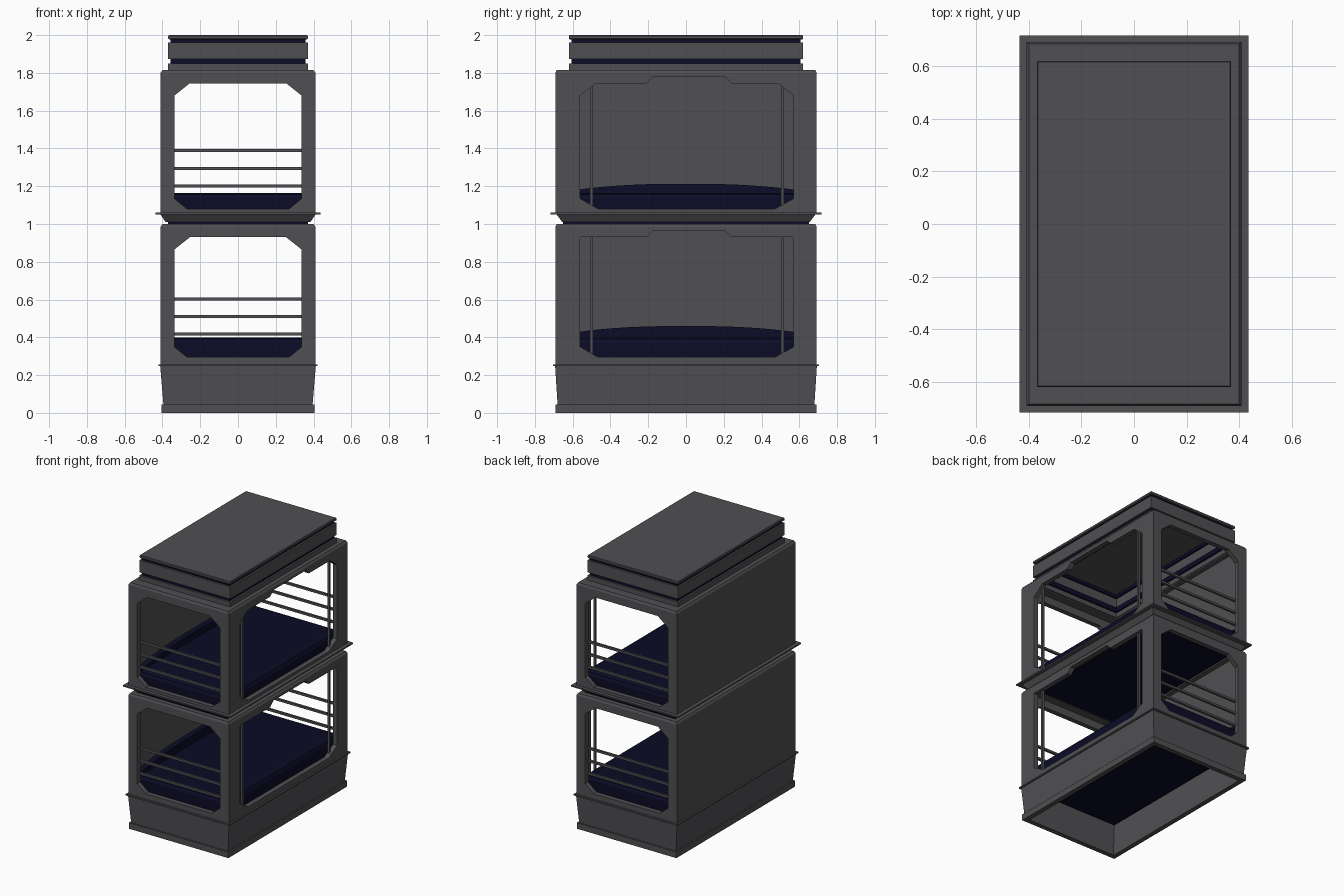
import bpy, bmesh, math
from mathutils import Vector

if "Cube" in bpy.data.objects:
    bpy.data.objects.remove(bpy.data.objects["Cube"])


def material(name, rgb):
    m = bpy.data.materials.new(name)
    m.diffuse_color = (*rgb, 1)
    m.use_nodes = True
    m.node_tree.nodes["Principled BSDF"].inputs["Base Color"].default_value = m.diffuse_color
    return m


GREY = material("charcoal_grey", (0.08, 0.078, 0.085))
NAVY = material("dark_navy", (0.0035, 0.0035, 0.02))


def finish(bm, name, mat):
    bmesh.ops.recalc_face_normals(bm, faces=bm.faces[:])
    me = bpy.data.meshes.new(name)
    bm.to_mesh(me)
    bm.free()
    me.materials.append(mat)
    ob = bpy.data.objects.new(name, me)
    bpy.context.collection.objects.link(ob)
    return ob


def loft(name, sections, mat, hollow=False):
    """Rectangular sections (half x, half y, z) joined; hollow closes into a ring."""
    bm = bmesh.new()
    loops = [[bm.verts.new((sx * hx, sy * hy, z)) for sx, sy in
              ((-1, -1), (1, -1), (1, 1), (-1, 1))] for hx, hy, z in sections]
    pairs = list(zip(loops, loops[1:]))
    if hollow:
        pairs.append((loops[-1], loops[0]))
    else:
        bm.faces.new(loops[0])
        bm.faces.new(loops[-1])
    for a, b in pairs:
        for i in range(4):
            j = (i + 1) % 4
            bm.faces.new((a[i], a[j], b[j], b[i]))
    return finish(bm, name, mat)


def tube(name, hx, hy, z0, z1, mat, wall=0.03):
    """Straight rectangular ring."""
    return loft(name, [(hx, hy, z0), (hx, hy, z1), (hx - wall, hy - wall, z1),
                       (hx - wall, hy - wall, z0)], mat, True)


def box(name, lo, hi, mat):
    bm = bmesh.new()
    bmesh.ops.create_cube(bm, size=1)
    for v in bm.verts:
        v.co = Vector([(hi[k] if v.co[k] > 0 else lo[k]) for k in range(3)])
    return finish(bm, name, mat)


def panel(name, outer, hole, place, thick):
    """Flat outline with a window hole, placed by a function and thickened."""
    bm = bmesh.new()
    edges = []
    for pts in (outer, hole):
        vs = [bm.verts.new(place(u, z)) for u, z in pts]
        edges += [bm.edges.new((vs[i], vs[(i + 1) % len(vs)])) for i in range(len(vs))]
    bmesh.ops.triangle_fill(bm, edges=edges, use_beauty=True)
    ext = bmesh.ops.extrude_face_region(bm, geom=bm.faces[:])
    moved = [g for g in ext["geom"] if isinstance(g, bmesh.types.BMVert)]
    bmesh.ops.translate(bm, verts=moved, vec=thick)
    return finish(bm, name, GREY)


def rect(h, z0, z1):
    return [(-h, z0), (h, z0), (h, z1), (-h, z1)]


def berth(tag, z0, z1, w0, w1, top_chamfer, bed0, bed1, crest):
    zt = z1 - 0.015
    # end walls with chamfered windows and guard bars
    hole = [(-0.27, w0), (0.27, w0), (0.337, w0 + 0.055), (0.337, w1 - 0.065),
            (0.255, w1), (-0.255, w1), (-0.337, w1 - 0.065), (-0.337, w0 + 0.055)]
    for side, s in (("front", -1), ("back", 1)):
        panel(f"{tag}_{side}_wall", rect(0.41, z0, zt), hole,
              lambda u, z: (u, s * 0.692, z), (0, -s * 0.035, 0))
        for i in range(3):
            z = w0 + 0.122 + i * 0.093
            box(f"{tag}_{side}_guard_bar_{i + 1}", (-0.36, s * 0.66 - 0.008, z - 0.008),
                (0.36, s * 0.66 + 0.008, z + 0.008), GREY)
    # open right side wall with a raised notch over the entrance
    c = 0.065 if top_chamfer else 0.002
    hole = [(-0.465, w0), (0.47, w0), (0.57, w0 + 0.055), (0.57, w1 - c),
            (0.57 - c * 1.3, w1), (0.24, w1), (0.205, w1 + 0.035), (-0.175, w1 + 0.035),
            (-0.21, w1), (-0.56 + c * 1.3, w1), (-0.56, w1 - c), (-0.56, w0 + 0.055)]
    panel(f"{tag}_right_wall", rect(0.69, z0, zt), hole,
          lambda u, z: (0.41, u, z), (-0.035, 0, 0))
    # solid left wall
    box(f"{tag}_left_wall", (-0.41, -0.69, z0), (-0.38, 0.69, zt), GREY)
    # curtain posts in the entrance
    for i, y in enumerate((-0.5, 0.51)):
        box(f"{tag}_post_{i + 1}", (0.377, y - 0.008, w0 - 0.02),
            (0.393, y + 0.008, w1 + 0.02), GREY)
    # roof frame, open in the middle
    loft(f"{tag}_roof_frame", [(0.41, 0.692, zt), (0.40, 0.685, z1), (0.345, 0.60, z1),
                               (0.345, 0.60, zt)], GREY, True)
    # mattress with softened edges
    loft(f"{tag}_mattress", [(0.33, 0.61, bed0), (0.37, 0.65, bed0 + 0.03),
                             (0.374, 0.655, bed1 - 0.03), (0.362, 0.645, bed1 - 0.008),
                             (0.33, 0.61, bed1)], NAVY)
    # curved cushion edge raised along the left wall
    bm = bmesh.new()
    ys = [-0.65 + 1.3 * i / 20 for i in range(21)]
    pts = [(y, bed1 + crest - 0.035 * (abs(y) / 0.6) ** 2.5) for y in ys]
    pts += [(0.65, bed0 + 0.04), (-0.65, bed0 + 0.04)]
    f = bm.faces.new([bm.verts.new((-0.379, y, z)) for y, z in pts])
    ext = bmesh.ops.extrude_face_region(bm, geom=[f])
    bmesh.ops.translate(bm, vec=(0.04, 0, 0),
                        verts=[g for g in ext["geom"] if isinstance(g, bmesh.types.BMVert)])
    finish(bm, f"{tag}_cushion_edge", NAVY)


# base: foot rim, tapered skirt, thin flange
tube("foot_rim", 0.405, 0.69, 0, 0.045, GREY, 0.035)
loft("base_skirt", [(0.395, 0.68, 0.045), (0.412, 0.693, 0.25), (0.385, 0.665, 0.25),
                    (0.37, 0.655, 0.045)], GREY, True)
tube("base_flange", 0.422, 0.705, 0.247, 0.257, GREY, 0.06)

berth("lower", 0.25, 1.0, 0.295, 0.93, False, 0.2, 0.4, 0.06)

# tray carrying the upper berth
tube("upper_tray_seal", 0.37, 0.65, 0.995, 1.015, NAVY, 0.05)
loft("upper_tray", [(0.383, 0.655, 1.01), (0.41, 0.685, 1.05), (0.37, 0.64, 1.05),
                    (0.345, 0.62, 1.01)], GREY, True)
tube("upper_tray_flange", 0.436, 0.717, 1.05, 1.06, GREY, 0.07)

berth("upper", 1.055, 1.815, 1.08, 1.745, True, 0.99, 1.165, 0.048)

# stacked top cap
tube("cap_lower_ring", 0.37, 0.62, 1.81, 1.85, GREY)
tube("cap_lower_seal", 0.357, 0.607, 1.845, 1.88, NAVY)
tube("cap_middle_ring", 0.37, 0.62, 1.873, 1.962, GREY)
tube("cap_upper_seal", 0.357, 0.607, 1.955, 1.985, NAVY)
loft("cap_lid", [(0.365, 0.617, 1.978), (0.37, 0.62, 1.982), (0.37, 0.62, 1.995),
                 (0.366, 0.616, 2.0)], GREY)
